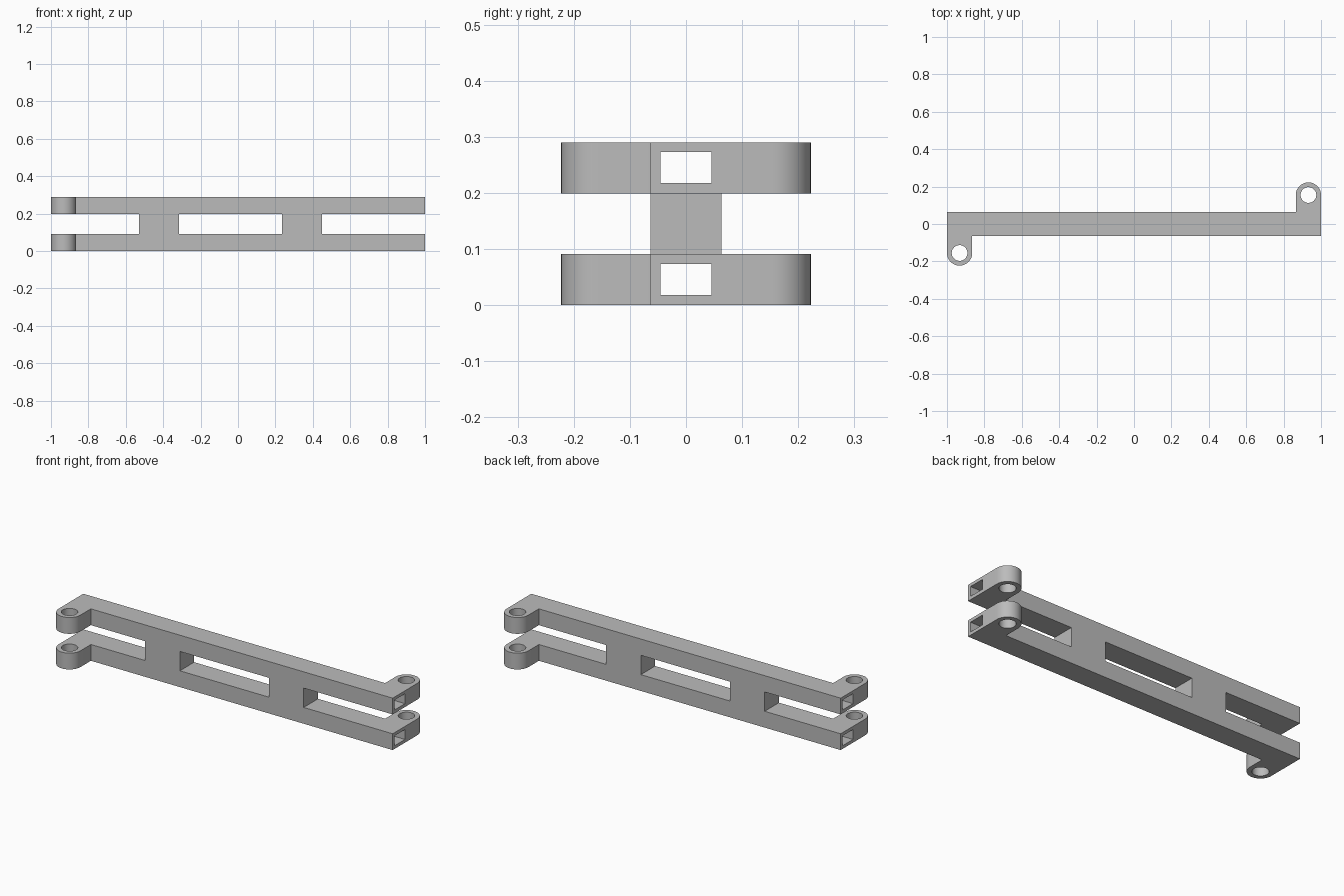
import bpy
import bmesh
from math import pi, cos, sin, radians

cube = bpy.data.objects.get("Cube")
if cube:
    bpy.data.objects.remove(cube, do_unlink=True)

HEIGHT, BAR = 0.29, 0.091        # overall height, height of each bar
HALF = 0.063                     # half depth of the bars
LUG_X, LUG_Y, LUG_R = 0.9325, 0.155, 0.0675
PIN_R = 0.042
STEPS = 24

metal = bpy.data.materials.new("light_grey_metal")
metal.use_nodes = True
GREY = (0.5, 0.5, 0.5, 1)
metal.diffuse_color = GREY
metal.node_tree.nodes["Principled BSDF"].inputs["Base Color"].default_value = GREY


def prism(name, outline, z0, z1):
    """Extrude a plan outline from z0 to z1."""
    bm = bmesh.new()
    base = bm.faces.new([bm.verts.new((x, y, z0)) for x, y in outline])
    top = bmesh.ops.extrude_face_region(bm, geom=[base])["geom"]
    verts = [v for v in top if isinstance(v, bmesh.types.BMVert)]
    bmesh.ops.translate(bm, verts=verts, vec=(0, 0, z1 - z0))
    bmesh.ops.recalc_face_normals(bm, faces=bm.faces)
    mesh = bpy.data.meshes.new(name)
    bm.to_mesh(mesh)
    bm.free()
    mesh.materials.append(metal)
    obj = bpy.data.objects.new(name, mesh)
    bpy.context.collection.objects.link(obj)
    return obj


def box(name, x0, x1, y0, y1, z0, z1):
    return prism(name, [(x0, y0), (x1, y0), (x1, y1), (x0, y1)], z0, z1)


def arc(cx, cy, r, start, end, steps):
    angles = [start + (end - start) * i / steps for i in range(steps + 1)]
    return [(cx + r * cos(a), cy + r * sin(a)) for a in angles]


# Plan outline: half of it, then the same half turned around the centre
half = [(1, -HALF)] + arc(LUG_X, LUG_Y, LUG_R, 0, pi, STEPS) + [(LUG_X - LUG_R, HALF)]
frame = prism("linkage_frame", half + [(-x, -y) for x, y in half], 0, HEIGHT)

cutters = []

# Slots that separate the bars and leave two webs
for x0, x1 in ((-1.1, -0.53), (-0.315, 0.235), (0.45, 1.1)):
    cutters.append(box("slot_cutter", x0, x1, -0.4, 0.4, BAR, HEIGHT - BAR))

# Rectangular channel along each bar
for z in (0.018, 0.218):
    cutters.append(box("channel_cutter", -1.1, 1.1, -0.0455, 0.0455, z, z + 0.055))

# Pin holes through the lugs
for s in (1, -1):
    ring = arc(s * LUG_X, s * LUG_Y, PIN_R, 0, 2 * pi, 2 * STEPS)[:-1]
    cutters.append(prism("pin_hole_cutter", ring, -0.1, HEIGHT + 0.1))

for cutter in cutters:
    cutter.hide_render = True
    mod = frame.modifiers.new("cut", 'BOOLEAN')
    mod.operation = 'DIFFERENCE'
    mod.solver = 'EXACT'
    mod.object = cutter

# Keep the cut shape and drop the cutters
bpy.context.view_layer.update()
evaluated = frame.evaluated_get(bpy.context.evaluated_depsgraph_get())
result = bpy.data.meshes.new_from_object(evaluated)
frame.modifiers.clear()
frame.data = result
result.name = "linkage_frame"
for cutter in cutters:
    bpy.data.objects.remove(cutter, do_unlink=True)

# Smooth lugs and pin holes, crisp edges elsewhere
bpy.ops.object.select_all(action='DESELECT')
frame.select_set(True)
bpy.context.view_layer.objects.active = frame
bpy.ops.object.shade_smooth_by_angle(angle=radians(30))
